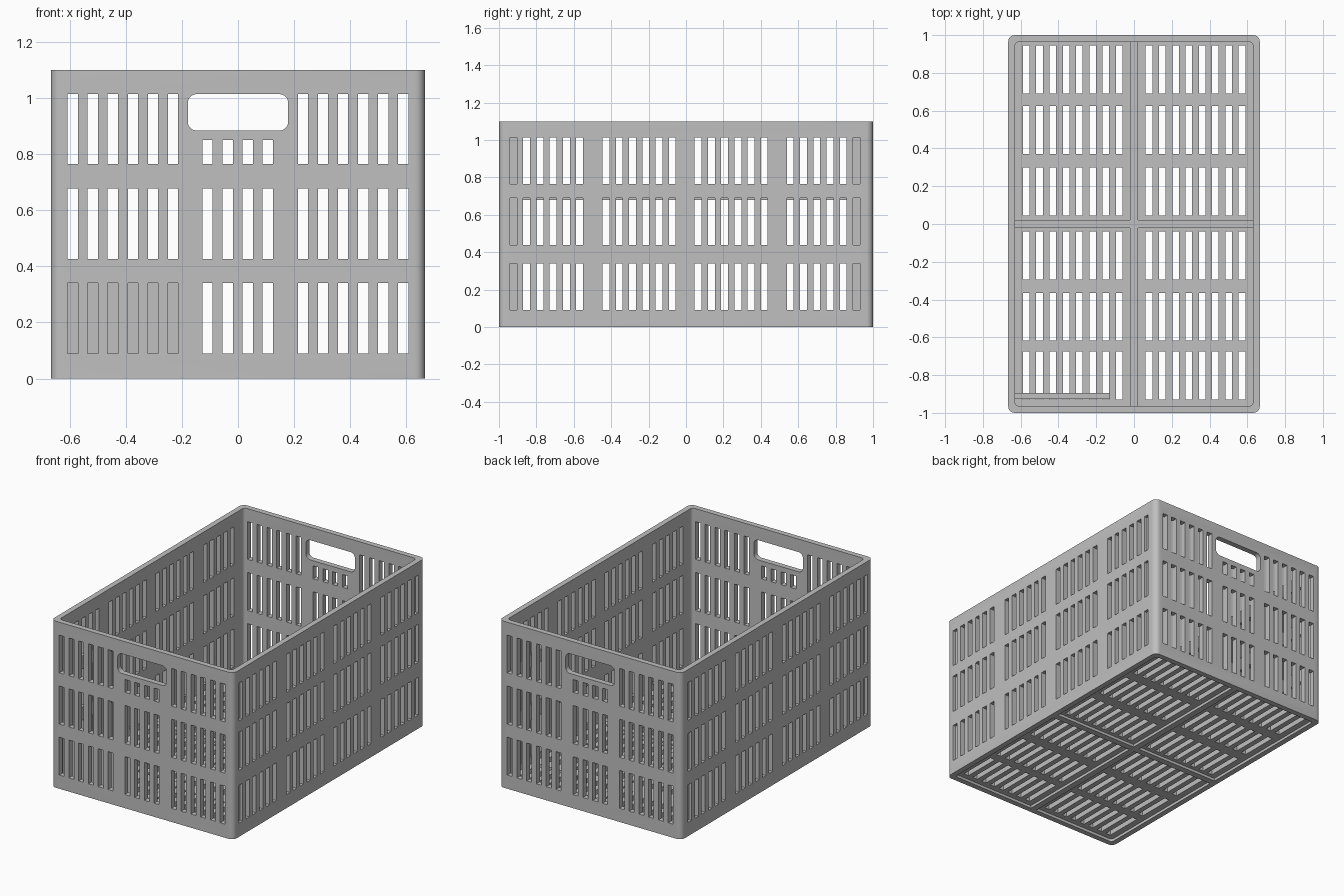
import bpy, bmesh, math

if "Cube" in bpy.data.objects:
    bpy.data.objects.remove(bpy.data.objects["Cube"])

grey = bpy.data.materials.new("light_grey_plastic")
grey.diffuse_color = (0.52, 0.525, 0.52, 1)
grey.use_nodes = True
grey.node_tree.nodes["Principled BSDF"].inputs["Base Color"].default_value = grey.diffuse_color

HX, HY, H, T = 0.666, 1.0, 1.10, 0.036   # half sizes, height, wall thickness
FLOOR0, FLOOR1 = 0.018, 0.05


def finish(name, bm):
    bmesh.ops.recalc_face_normals(bm, faces=bm.faces)
    me = bpy.data.meshes.new(name)
    bm.to_mesh(me)
    bm.free()
    me.materials.append(grey)
    ob = bpy.data.objects.new(name, me)
    bpy.context.collection.objects.link(ob)
    return ob


def rounded(hx, hy, r, n=6):
    pts = []
    for i, (sx, sy) in enumerate([(1, 1), (-1, 1), (-1, -1), (1, -1)]):
        for k in range(n + 1):
            a = math.pi / 2 * (i + k / n)
            pts.append((sx * (hx - r) + r * math.cos(a), sy * (hy - r) + r * math.sin(a)))
    return pts


def skin(bm, rings):
    """Join a run of equal loops with quads and cap both ends."""
    loops = [[bm.verts.new(p) for p in ring] for ring in rings]
    for a, b in zip(loops, loops[1:]):
        for i in range(len(a)):
            j = (i + 1) % len(a)
            bm.faces.new((a[i], a[j], b[j], b[i]))
    bm.faces.new(loops[0])
    bm.faces.new(loops[-1])


def box(bm, x0, x1, y0, y1, z0, z1):
    skin(bm, [[(x0, y0, z), (x1, y0, z), (x1, y1, z), (x0, y1, z)] for z in (z0, z1)])


# crate shell: recessed underside, outer wall, rim, inner wall, floor
bm = bmesh.new()
outer = rounded(HX, HY, 0.035)
inner = rounded(HX - T, HY - T, 0.022)
skin(bm, [[(x, y, z) for x, y in ring] for ring, z in
          [(inner, FLOOR0), (inner, 0), (outer, 0), (outer, H), (inner, H), (inner, FLOOR1)]])
crate = finish("crate_shell", bm)

# cutter made of all the slots
bm = bmesh.new()
W = 0.037
rows = [(0.09, 0.34), (0.427, 0.678), (0.765, 1.014)]
for s in (-1, 1):
    y0, y1 = sorted((s * (HY - T - 0.01), s * (HY + 0.02)))
    # end wall slots
    for r, (z0, z1) in enumerate(rows):
        for start, count in ((-0.607, 6), (-0.127, 4), (0.213, 6)):
            top = 0.85 if (r == 2 and count == 4) else z1
            for i in range(count):
                x = start + i * 0.0714
                box(bm, x, x + W, y0, y1, z0, top)
    # rounded hand hole
    hole = rounded(0.179, 0.065, 0.032)
    skin(bm, [[(x, y, z + 0.949) for x, z in hole] for y in (y0, y1)])
    # long wall slots; the outermost slot at each end is a blind recess
    for r, (z0, z1) in enumerate(rows):
        dz = 0.012 if (r == 1 and s > 0) else 0
        for start in (-0.941, -0.446, 0.046, 0.539):
            for i in range(6):
                y = start + i * 0.0708
                blind = abs(y + W / 2) > 0.88
                depth = 0.02 if blind else T + 0.01
                x0, x1 = sorted((s * (HX - depth), s * (HX + 0.02)))
                box(bm, x0, x1, y, y + W, z0 + dz, z1 + dz)
# floor slots
for y in (-0.928, -0.618, -0.294, 0.046, 0.37, 0.692):
    for start in (-0.588, 0.062):
        for i in range(8):
            x = start + i * 0.0703
            box(bm, x, x + 0.035, y, y + 0.254, -0.01, 0.07)
cutter = finish("slot_cutter", bm)
cutter.hide_render = True

mod = crate.modifiers.new("slots", 'BOOLEAN')
mod.operation = 'DIFFERENCE'
mod.solver = 'EXACT'
mod.object = cutter
bpy.context.view_layer.objects.active = crate
crate.select_set(True)
bpy.ops.object.modifier_apply(modifier=mod.name)
bpy.data.objects.remove(cutter)
bpy.ops.object.shade_smooth_by_angle(angle=math.radians(30))

# raised cross ribs through the floor
bm = bmesh.new()
box(bm, -0.021, 0.021, -HY + T, HY - T, 0, 0.06)
finish("floor_rib_long", bm)
bm = bmesh.new()
box(bm, -HX + T, HX - T, -0.021, 0.021, 0, 0.0595)
finish("floor_rib_cross", bm)

# label plate standing inside behind the lower left front slots
bm = bmesh.new()
box(bm, -HX + T, -0.127, -0.927, -0.896, FLOOR1, 0.37)
finish("label_plate", bm)
